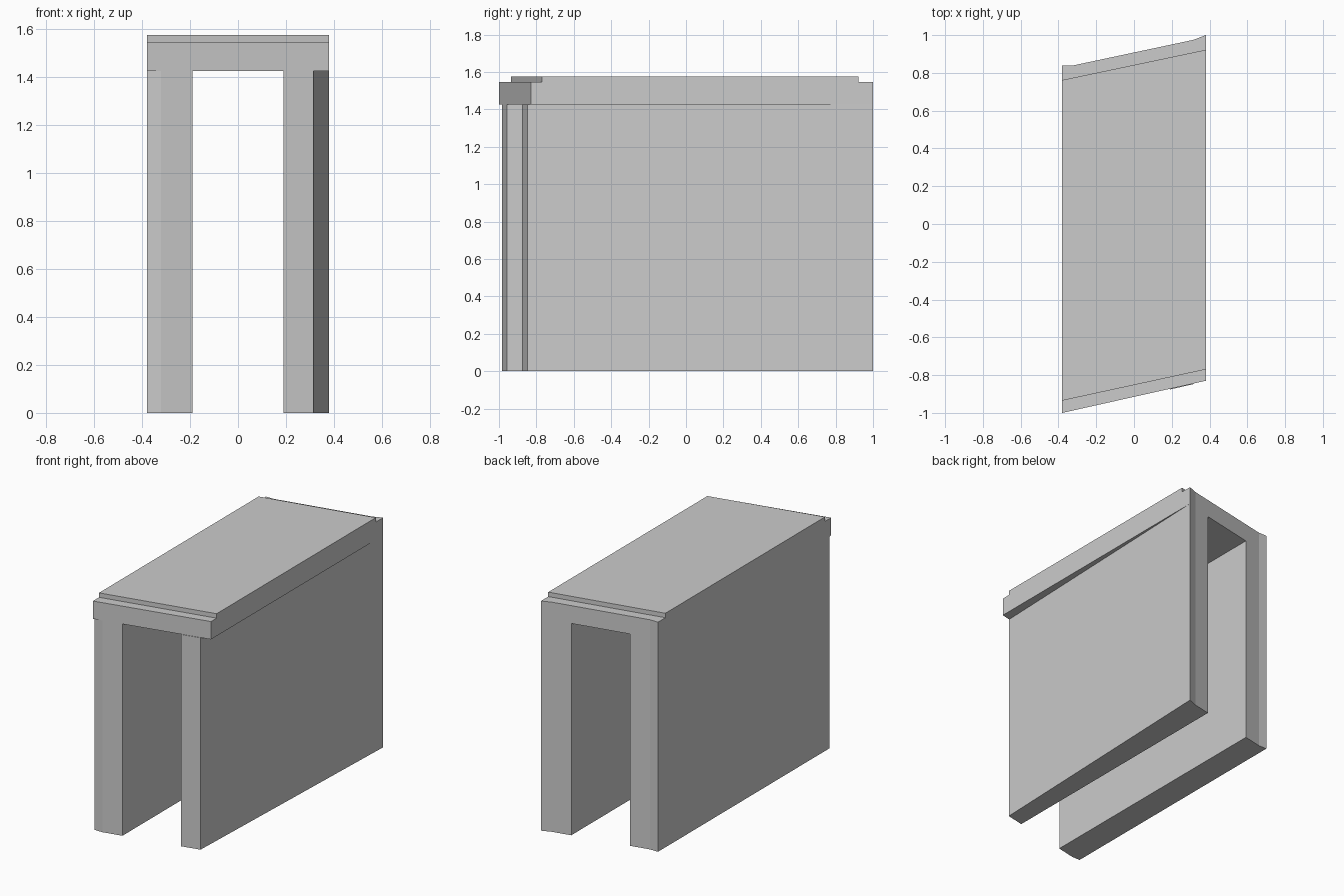
import bpy, bmesh

if "Cube" in bpy.data.objects:
    bpy.data.objects.remove(bpy.data.objects["Cube"])


def prism(name, outline, z0, z1):
    """Extrude a counter-clockwise plan outline from z0 to z1."""
    bm = bmesh.new()
    base = bm.faces.new([bm.verts.new((x, y, z0)) for x, y in outline])
    top = bmesh.ops.extrude_face_region(bm, geom=[base])["geom"]
    verts = [v for v in top if isinstance(v, bmesh.types.BMVert)]
    bmesh.ops.translate(bm, verts=verts, vec=(0, 0, z1 - z0))
    bmesh.ops.recalc_face_normals(bm, faces=bm.faces)
    mesh = bpy.data.meshes.new(name)
    bm.to_mesh(mesh)
    bm.free()
    obj = bpy.data.objects.new(name, mesh)
    bpy.context.collection.objects.link(obj)
    return obj


W, IN, CEIL, LEDGE, TOP = 0.38, 0.19, 1.425, 1.545, 1.575

# Skewed roof beam with a straight front and a chamfered back
passage = prism("passage", [(-W, -1.0), (W, -0.83), (W, 1.0),
                            (0.315, 0.975), (-0.32, 0.84), (-W, 0.84)],
                CEIL, LEDGE)

# Raised top panel, set back at both ends
panel = prism("top_panel", [(-W, -0.935), (W, -0.77), (W, 0.922), (-W, 0.762)],
              LEDGE, TOP)

# Left wall, flush with the roof side
back_l = 0.84 + (0.32 - IN) * 0.135 / 0.635
left = prism("left_wall", [(-W, -0.985), (-0.32, -0.985), (-IN, -0.957),
                           (-IN, back_l), (-0.32, 0.84), (-W, 0.84)], 0, CEIL)

# Right wall, whose outer face tapers in under the roof toward the front
back_r = 0.84 + (0.32 + IN) * 0.135 / 0.635
right = prism("right_wall", [(IN, -0.876), (0.315, -0.848), (W, 1.0),
                             (0.315, 0.975), (IN, back_r)], 0, CEIL)

# Fuse the parts into one solid passage
bpy.context.view_layer.objects.active = passage
for part in (panel, left, right):
    mod = passage.modifiers.new("join_" + part.name, "BOOLEAN")
    mod.operation, mod.solver, mod.object = "UNION", "EXACT", part
    bpy.ops.object.modifier_apply(modifier=mod.name)
    bpy.data.objects.remove(part, do_unlink=True)
